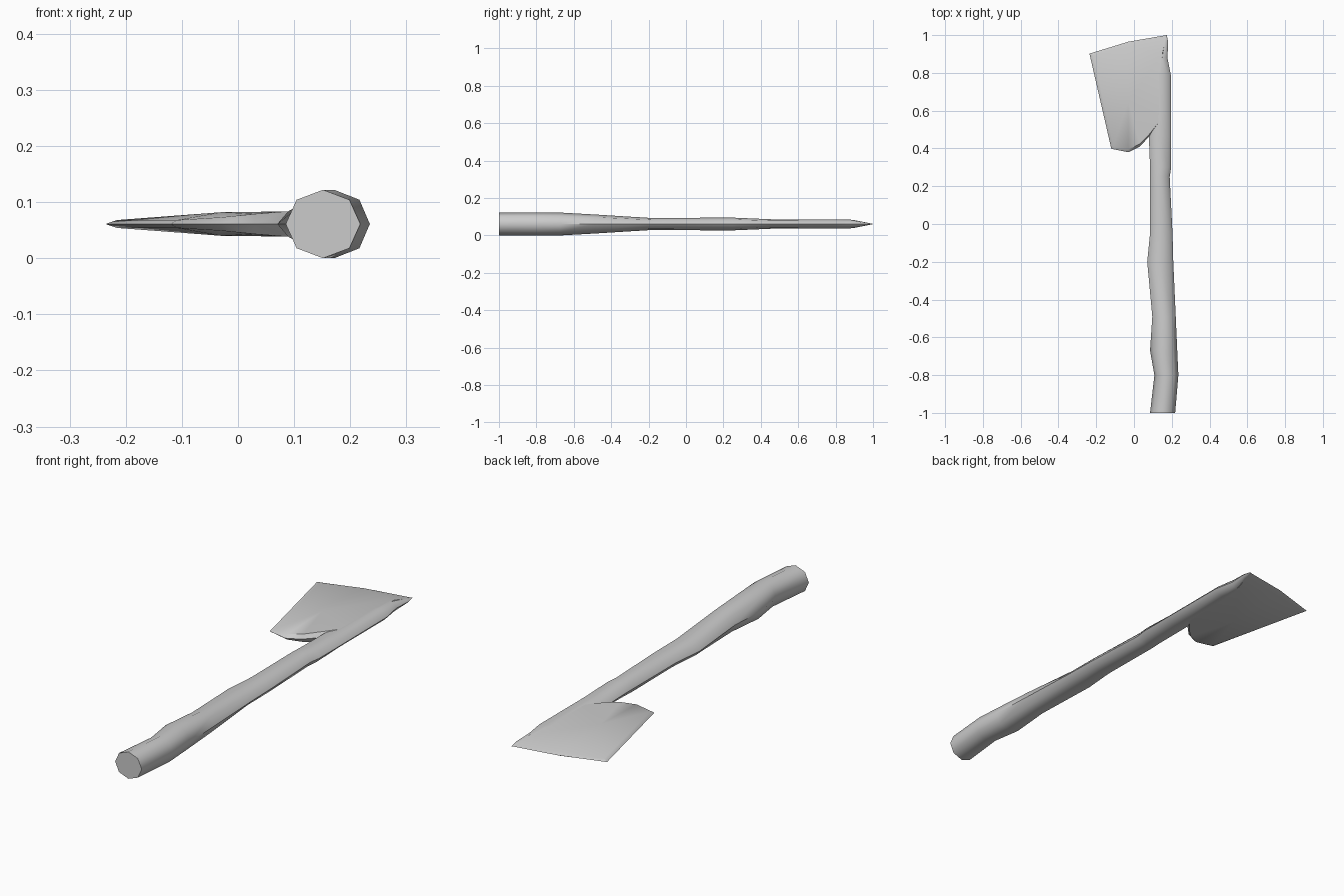
import bpy, bmesh, math

if "Cube" in bpy.data.objects:
    bpy.data.objects.remove(bpy.data.objects["Cube"])

ZC = 0.061  # height of the mid plane


def finish(name, bm, angle):
    bmesh.ops.recalc_face_normals(bm, faces=bm.faces)
    mesh = bpy.data.meshes.new(name)
    bm.to_mesh(mesh)
    bm.free()
    ob = bpy.data.objects.new(name, mesh)
    bpy.context.collection.objects.link(ob)
    bpy.ops.object.select_all(action='DESELECT')
    ob.select_set(True)
    bpy.context.view_layer.objects.active = ob
    bpy.ops.object.shade_smooth_by_angle(angle=math.radians(angle))


# Handle: eight-sided loft, each section is y, left x, right x, half height
sections = [
    (-1.00, 0.085, 0.218, 0.061), (-0.80, 0.108, 0.235, 0.061),
    (-0.67, 0.085, 0.229, 0.061), (-0.49, 0.097, 0.221, 0.051),
    (-0.20, 0.070, 0.208, 0.033), (-0.05, 0.085, 0.204, 0.033),
    (0.25, 0.085, 0.189, 0.034), (0.30, 0.085, 0.197, 0.032),
    (0.46, 0.079, 0.197, 0.025), (0.79, 0.095, 0.195, 0.024),
    (0.88, 0.110, 0.177, 0.023), (0.96, 0.145, 0.181, 0.009),
    (1.00, 0.166, 0.174, 0.001)]
bm = bmesh.new()
rings = []
for y, x0, x1, h in sections:
    cx, r = (x0 + x1) / 2, (x1 - x0) / 2
    rings.append([bm.verts.new((cx + r * math.cos(k * math.pi / 4), y,
                                ZC + h * math.sin(k * math.pi / 4)))
                  for k in range(8)])
for a, b in zip(rings, rings[1:]):
    for k in range(8):
        j = (k + 1) % 8
        bm.faces.new((a[k], a[j], b[j], b[k]))
bm.faces.new(rings[0])
bm.faces.new(rings[-1])
finish("handle", bm, 50)

# Blade: sharp outline on the mid plane, bevelled in to two swelling cheeks
outline = [(-0.236, 0.902), (-0.12, 0.398), (-0.03, 0.38), (0.03, 0.41),
           (0.08, 0.462), (0.15, 0.50), (0.172, 1.0), (-0.03, 0.965)]
cheek = [(-0.216, 0.892, 0.007), (-0.109, 0.412, 0.007), (-0.03, 0.395, 0.012),
         (0.03, 0.424, 0.018), (0.08, 0.474, 0.022), (0.14, 0.55, 0.023),
         (0.15, 0.90, 0.021), (-0.03, 0.945, 0.010)]
bm = bmesh.new()
edge = [bm.verts.new((x, y, ZC)) for x, y in outline]
for s in (1, -1):
    inner = [bm.verts.new((x, y, ZC + s * h)) for x, y, h in cheek]
    mid = bm.verts.new((-0.03, 0.65, ZC + s * 0.021))
    for k in range(8):
        j = (k + 1) % 8
        bm.faces.new((edge[k], edge[j], inner[j], inner[k]))
        bm.faces.new((inner[k], inner[j], mid))
finish("blade", bm, 30)
